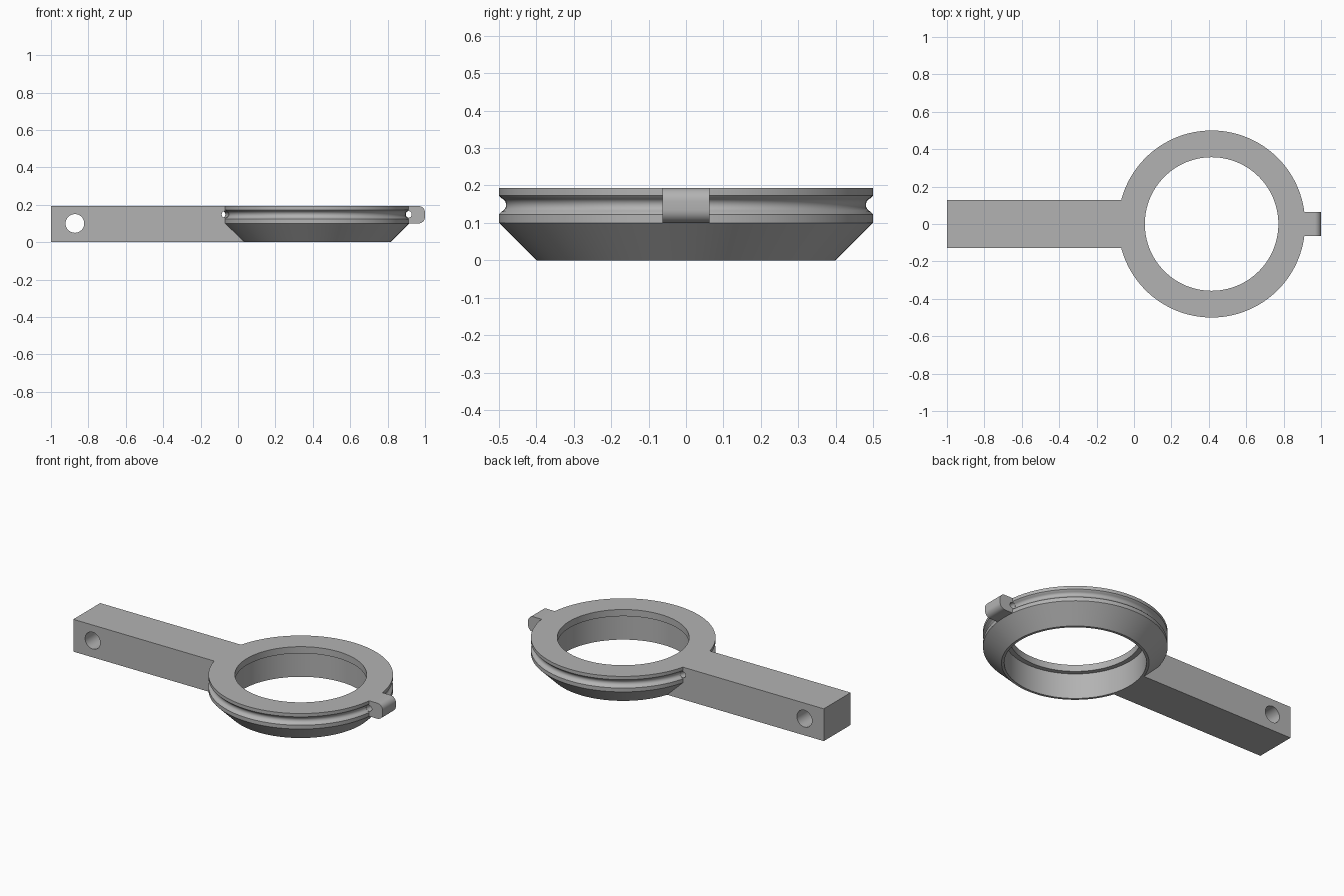
import bpy, math
from mathutils import Matrix

cube = bpy.data.objects.get("Cube")
if cube:
    bpy.data.objects.remove(cube, do_unlink=True)

CX = 0.415      # ring centre
TOP = 0.193
SHOULDER = 0.1  # where the lower cone begins
GROOVE_Z = 0.148
SIDES = 128

grey = bpy.data.materials.new("plain grey")
grey.use_nodes = True
colour = (0.45, 0.45, 0.45, 1)
grey.diffuse_color = colour
grey.node_tree.nodes["Principled BSDF"].inputs["Base Color"].default_value = colour


def add_mesh(name, verts, faces):
    mesh = bpy.data.meshes.new(name)
    mesh.from_pydata(verts, [], faces)
    mesh.materials.append(grey)
    obj = bpy.data.objects.new(name, mesh)
    bpy.context.collection.objects.link(obj)
    return obj


def lathe(name, profile, closed=False):
    """Spin (radius, z) points, listed upwards, about the ring axis."""
    n = len(profile)
    verts = []
    for s in range(SIDES):
        a = math.tau * s / SIDES
        verts += [(CX + r * math.cos(a), r * math.sin(a), z) for r, z in profile]
    faces = []
    for s in range(SIDES):
        p, q = s * n, (s + 1) % SIDES * n
        for i in range(n if closed else n - 1):
            j = (i + 1) % n
            faces.append((p + i, q + i, q + j, p + j))
    if not closed:
        faces.append([s * n for s in reversed(range(SIDES))])
        faces.append([s * n + n - 1 for s in range(SIDES)])
    return add_mesh(name, verts, faces)


def extrude_y(name, outline, half):
    """Extrude a counter-clockwise (x, z) outline along y."""
    n = len(outline)
    verts = [(x, y, z) for y in (-half, half) for x, z in outline]
    faces = [list(range(n)), list(reversed(range(n, 2 * n)))]
    faces += [(i, i + n, (i + 1) % n + n, (i + 1) % n) for i in range(n)]
    return add_mesh(name, verts, faces)


def arc(x, z, r, start, end, steps):
    angles = [math.radians(start + (end - start) * i / steps) for i in range(steps + 1)]
    return [(x + r * math.cos(a), z + r * math.sin(a)) for a in angles]


def combine(target, other, operation):
    mod = target.modifiers.new(operation, "BOOLEAN")
    mod.operation = operation
    mod.solver = "EXACT"
    mod.object = other
    bpy.context.view_layer.objects.active = target
    bpy.ops.object.modifier_apply(modifier=mod.name)
    bpy.data.objects.remove(other, do_unlink=True)


# Ring body: cone below, soft-edged groove around the rim
groove = arc(0.5, GROOVE_Z, 0.019, 230, 130, 10)
lower_lip = [(0.5, GROOVE_Z - 0.025), (0.497, GROOVE_Z - 0.022), (0.493, GROOVE_Z - 0.018)]
upper_lip = [(r, 2 * GROOVE_Z - z) for r, z in reversed(lower_lip)]
body = lathe("ring_with_handle", [(0.4, 0), (0.5, SHOULDER)] + lower_lip + groove
             + upper_lip + [(0.5, TOP)])

# Straight handle
handle = extrude_y("handle", [(-1, 0), (0.2, 0), (0.2, TOP), (-1, TOP)], 0.127)
combine(body, handle, "UNION")

# Small end tab with rounded outer corners
R = 0.035
tab = extrude_y("end_tab", [(0.85, SHOULDER)] + arc(1 - R, SHOULDER + R, R, -90, 0, 8)
                + arc(1 - R, TOP - R, R, 0, 90, 8) + [(0.85, TOP)], 0.063)
combine(body, tab, "UNION")

# Wire channel running on through handle and tab
channel = lathe("channel_cutter", arc(0.5, GROOVE_Z, 0.018, 0, 345, 23), closed=True)
combine(body, channel, "DIFFERENCE")

# Bore, leaving a narrow lip at the top
bore = lathe("bore_cutter", [(0.385, -0.1), (0.385, TOP - 0.04),
                             (0.357, TOP - 0.04), (0.357, 0.3)])
combine(body, bore, "DIFFERENCE")

# Cross hole near the handle end
hole = extrude_y("hole_cutter", arc(-0.872, 0.1, 0.05, 0, 352.5, 47), 0.3)
combine(body, hole, "DIFFERENCE")

bpy.ops.object.select_all(action="DESELECT")
body.select_set(True)
bpy.context.view_layer.objects.active = body
bpy.ops.object.shade_smooth_by_angle(angle=math.radians(30))
